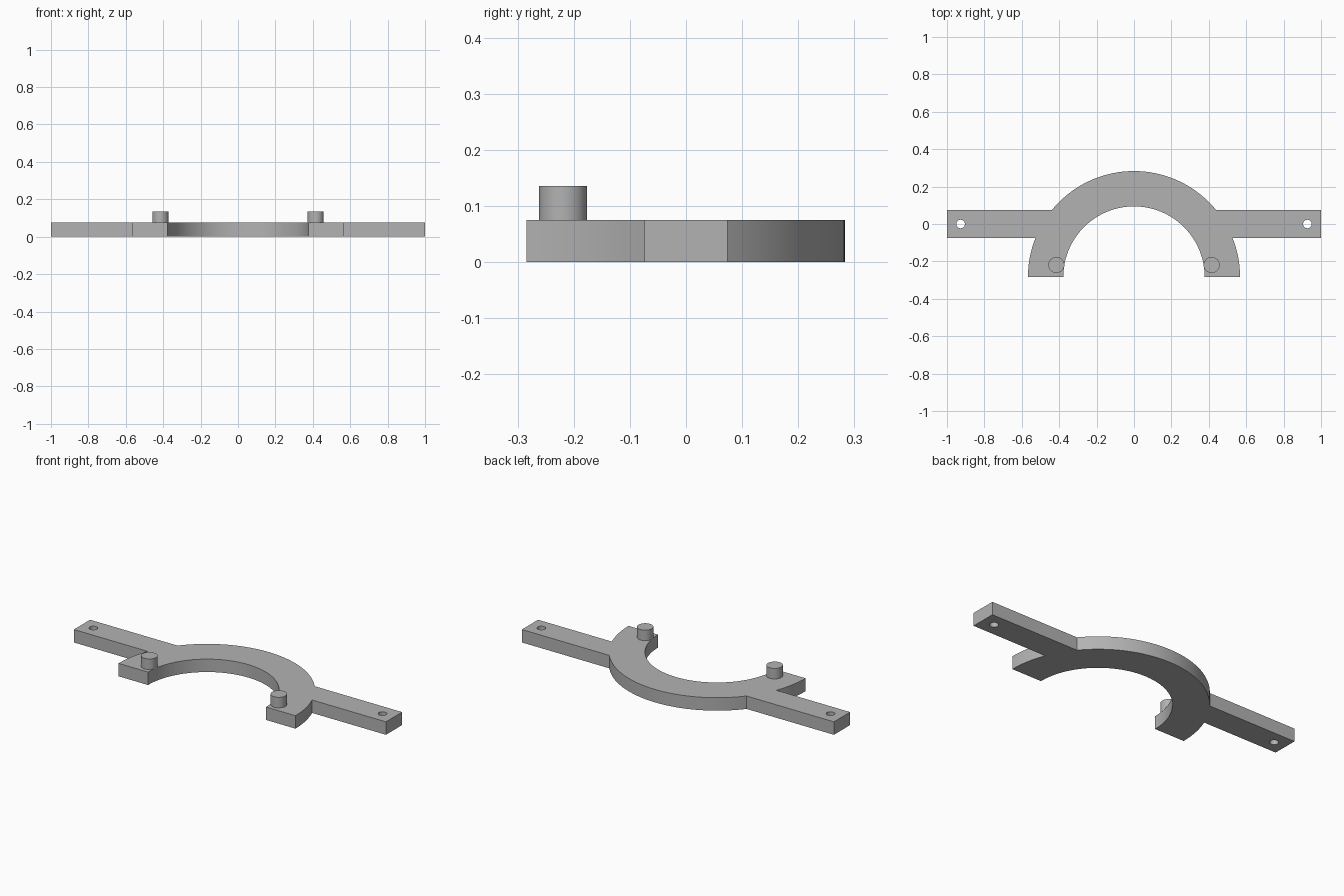
import bpy, bmesh
from math import sin, cos, asin, pi, radians

if "Cube" in bpy.data.objects:
    bpy.data.objects.remove(bpy.data.objects["Cube"], do_unlink=True)

CENTRE_Y = -0.284          # centre of the half ring
OUTER, INNER = 0.567, 0.378
ARM = 0.074                # half width of the arms
THICK = 0.075

grey = bpy.data.materials.new("plain grey")
grey.use_nodes = True
grey.diffuse_color = (0.45, 0.45, 0.45, 1)
grey.node_tree.nodes["Principled BSDF"].inputs["Base Color"].default_value = grey.diffuse_color


def arc(radius, start, end, steps, x=0, y=CENTRE_Y):
    angles = [start + (end - start) * i / steps for i in range(steps + 1)]
    return [(x + radius * cos(a), y + radius * sin(a)) for a in angles]


def finish(obj):
    obj.data.materials.append(grey)
    bpy.ops.object.select_all(action='DESELECT')
    obj.select_set(True)
    bpy.context.view_layer.objects.active = obj
    bpy.ops.object.shade_smooth_by_angle(angle=radians(30))


def plate(name, outlines, height):
    """Filled flat outlines, inner ones becoming holes, raised to a slab."""
    curve = bpy.data.curves.new(name, 'CURVE')
    curve.dimensions = '2D'
    curve.fill_mode = 'BOTH'
    curve.extrude = height / 2
    for points in outlines:
        spline = curve.splines.new('POLY')
        spline.points.add(len(points) - 1)
        for p, (x, y) in zip(spline.points, points):
            p.co = (x, y, 0, 1)
        spline.use_cyclic_u = True
    source = bpy.data.objects.new(name + "_outline", curve)
    bpy.context.collection.objects.link(source)
    mesh = bpy.data.meshes.new_from_object(
        source.evaluated_get(bpy.context.evaluated_depsgraph_get()))
    bpy.data.objects.remove(source, do_unlink=True)
    # weld the caps to the walls
    bm = bmesh.new()
    bm.from_mesh(mesh)
    bmesh.ops.remove_doubles(bm, verts=bm.verts, dist=0.0001)
    bmesh.ops.recalc_face_normals(bm, faces=bm.faces)
    bmesh.ops.translate(bm, verts=bm.verts, vec=(0, 0, height / 2))
    bm.to_mesh(mesh)
    bm.free()
    mesh.materials.clear()
    obj = bpy.data.objects.new(name, mesh)
    bpy.context.collection.objects.link(obj)
    finish(obj)


# Half ring with two arms, one outline, and a screw hole in each arm
low = asin((-ARM - CENTRE_Y) / OUTER)
high = asin((ARM - CENTRE_Y) / OUTER)
outline = (arc(OUTER, 0, low, 12)
           + [(1, -ARM), (1, ARM)]
           + arc(OUTER, high, pi - high, 48)
           + [(-1, ARM), (-1, -ARM)]
           + arc(OUTER, pi - low, pi, 12)
           + arc(INNER, pi, 0, 64))
holes = [arc(0.023, 0, 2 * pi, 32, s * 0.927, 0)[:-1] for s in (1, -1)]
plate("bracket", [outline] + holes, THICK)

# Upright pegs near the ring ends
for side, s in (("left", 1), ("right", -1)):
    bpy.ops.mesh.primitive_cylinder_add(
        vertices=48, radius=0.043, depth=0.062,
        location=(s * 0.415, -0.219, 0.105))
    peg = bpy.context.object
    peg.name = side + "_peg"
    finish(peg)
